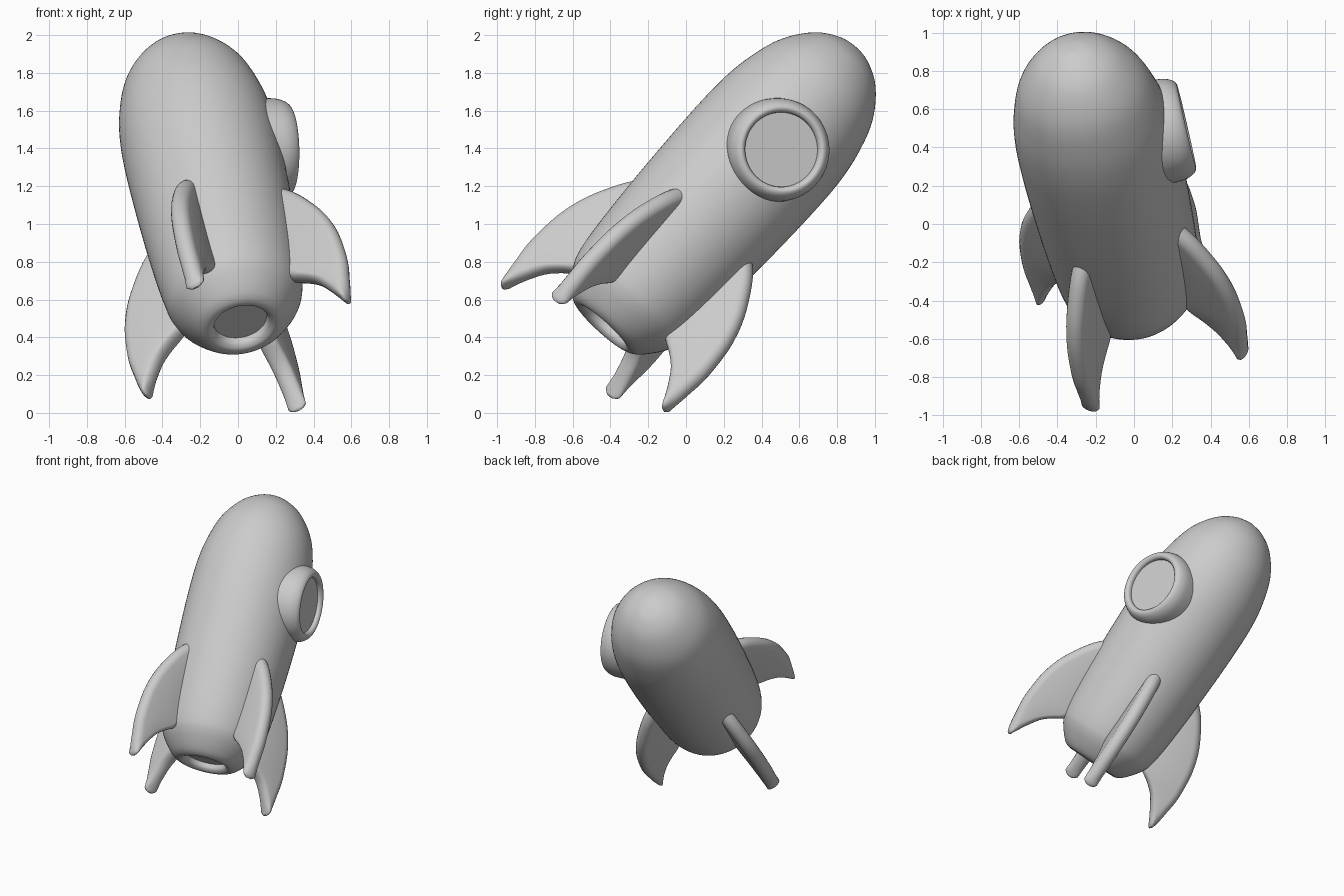
import bpy, bmesh, math
from mathutils import Matrix, Vector

if "Cube" in bpy.data.objects:
    bpy.data.objects.remove(bpy.data.objects["Cube"])

# Tilted rocket frame: Z along the hull, X towards one fin
axis = Vector((-.1676, .6625, .7296)).normalized()
side = Vector((.88, -.24, .419))
side = (side - axis * side.dot(axis)).normalized()
up = axis.cross(side)
FRAME = Matrix.Translation((.02, -.438, .458)) @ Matrix((side, up, axis)).transposed().to_4x4()


def finish(name, bm, matrix, angle=40):
    bmesh.ops.remove_doubles(bm, verts=bm.verts, dist=1e-5)
    bmesh.ops.recalc_face_normals(bm, faces=bm.faces)
    mesh = bpy.data.meshes.new(name)
    bm.to_mesh(mesh)
    bm.free()
    mesh.transform(matrix)
    ob = bpy.data.objects.new(name, mesh)
    bpy.context.collection.objects.link(ob)
    bpy.ops.object.select_all(action='DESELECT')
    ob.select_set(True)
    bpy.context.view_layer.objects.active = ob
    bpy.ops.object.shade_smooth_by_angle(angle=math.radians(angle))
    return ob


def smooth(points, steps=5):
    """Catmull-Rom curve through profile points."""
    p = [Vector(q) for q in points]
    p = [2 * p[0] - p[1]] + p + [2 * p[-1] - p[-2]]
    out = []
    for a, b, c, d in zip(p, p[1:], p[2:], p[3:]):
        for i in range(steps):
            t = i / steps
            out.append(.5 * (2 * b + (c - a) * t + (2 * a - 5 * b + 4 * c - d) * t * t
                             + (3 * b - a - 3 * c + d) * t ** 3))
    return out + [p[-2]]


def lathe(name, profile, matrix, segs=72):
    bm = bmesh.new()
    vs = [bm.verts.new((r, 0, z)) for r, z in profile]
    es = [bm.edges.new(e) for e in zip(vs, vs[1:])]
    bmesh.ops.spin(bm, geom=vs + es, cent=(0, 0, 0), axis=(0, 0, 1),
                   angle=math.tau, steps=segs)
    return finish(name, bm, matrix)


# Hull with recessed nozzle, from the nozzle disc to the nose
nozzle = [(.142, .05), (.147, .018), (.165, 0), (.185, -.005), (.212, .002), (.245, .025),
          (.29, .075), (.335, .14), (.361, .21)]
hull = [(.382, .36), (.400, .62), (.412, .9), (.418, 1.2), (.412, 1.42), (.385, 1.6),
        (.327, 1.78), (.222, 1.925), (.105, 2.0), (0, 2.022)]
lathe("hull", [(0, .05)] + smooth(nozzle + hull), FRAME)

# Round window on the hull side
window = [(.197, .447), (.202, .468), (.222, .480), (.247, .465), (.267, .425),
          (.274, .37), (.275, .27)]
place = (FRAME @ Matrix.Translation((0, 0, 1.27)) @ Matrix.Rotation(math.radians(36), 4, 'Z')
         @ Matrix.Rotation(math.radians(90), 4, 'Y'))
lathe("window", [(0, .447)] + smooth(window, 4), place, 64)

# Fins: rounded slab lofted between outer and inner edge points (radius, height)
outer = smooth([(.37, .79), (.46, .70), (.54, .58), (.60, .46), (.64, .32), (.655, .17),
                (.655, .08), (.645, 0), (.635, -.08), (.62, -.145), (.605, -.165)], 3)
inner = smooth([(.30, .72), (.30, .55), (.30, .42), (.30, .32), (.30, .22), (.32, .155),
                (.40, .10), (.47, .04), (.53, -.05), (.575, -.13), (.59, -.16)], 3)


def fin(name, turn):
    bm = bmesh.new()
    rings = []
    for k, (a, b) in enumerate(zip(outer, inner)):
        mid, half = (a + b) / 2, (a - b) / 2
        w = half.length
        u = half / w
        h = .052 if k < len(outer) - 3 else .052 - .01 * (k - len(outer) + 4)
        e = min(h, w)
        ring = []
        for i in range(20):
            t = -math.pi / 2 + (i % 10) * math.pi / 9
            s = 1 if i < 10 else -1
            q = mid + u * s * (w - e + e * math.cos(t))
            ring.append(bm.verts.new((q.x, s * h * math.sin(t), q.y)))
        rings.append(ring)
    for r0, r1 in zip(rings, rings[1:]):
        for i in range(20):
            j = (i + 1) % 20
            bm.faces.new((r0[i], r0[j], r1[j], r1[i]))
    bm.faces.new(rings[0])
    bm.faces.new(rings[-1])
    finish(name, bm, FRAME @ Matrix.Rotation(turn, 4, 'Z'), 50)


for n, label in enumerate(("right", "rear", "left", "front")):
    fin(label + "_fin", n * math.pi / 2)
